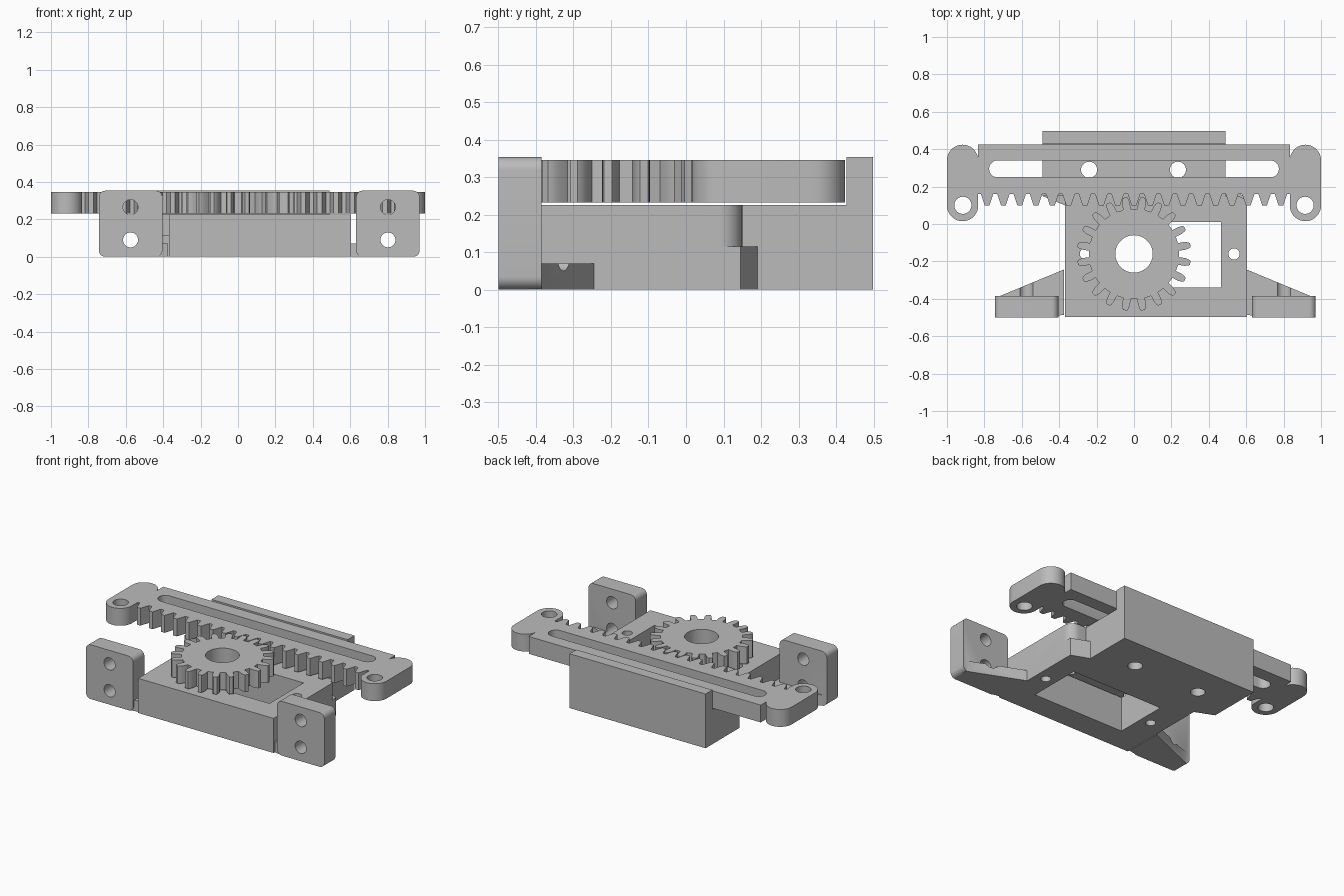
import bpy, bmesh, math
from math import pi, cos, sin

if "Cube" in bpy.data.objects:
    bpy.data.objects.remove(bpy.data.objects["Cube"])

grey = bpy.data.materials.new("plain_grey")
grey.diffuse_color = (0.5, 0.5, 0.5, 1)
grey.use_nodes = True
grey.node_tree.nodes["Principled BSDF"].inputs["Base Color"].default_value = grey.diffuse_color


def arc(cx, cy, r, a0, a1, n=10):
    """Points on an arc, angles in degrees."""
    return [(cx + r * cos(math.radians(a0 + (a1 - a0) * i / n)),
             cy + r * sin(math.radians(a0 + (a1 - a0) * i / n))) for i in range(n + 1)]


def circle(cx, cy, r, n=32):
    return arc(cx, cy, r, 0, 360 - 360 / n, n - 1)


def rect(x0, y0, x1, y1):
    return [(x0, y0), (x1, y0), (x1, y1), (x0, y1)]


def prism(name, pts, lo, hi, axis="z"):
    """Extrude an outline along z, or an x-z outline along y."""
    bm = bmesh.new()
    place = (lambda p: (p[0], p[1], lo)) if axis == "z" else (lambda p: (p[0], lo, p[1]))
    face = bm.faces.new([bm.verts.new(place(p)) for p in pts])
    out = bmesh.ops.extrude_face_region(bm, geom=[face])
    move = (0, 0, hi - lo) if axis == "z" else (0, hi - lo, 0)
    bmesh.ops.translate(bm, vec=move, verts=[v for v in out["geom"] if isinstance(v, bmesh.types.BMVert)])
    bmesh.ops.recalc_face_normals(bm, faces=bm.faces)
    mesh = bpy.data.meshes.new(name)
    bm.to_mesh(mesh)
    bm.free()
    mesh.materials.append(grey)
    ob = bpy.data.objects.new(name, mesh)
    bpy.context.collection.objects.link(ob)
    return ob


def combine(ob, others, operation):
    """Apply booleans and remove the helper objects."""
    for o in others:
        m = ob.modifiers.new("bool", 'BOOLEAN')
        m.operation, m.solver, m.object = operation, 'EXACT', o
    bpy.context.view_layer.update()
    mesh = bpy.data.meshes.new_from_object(ob.evaluated_get(bpy.context.evaluated_depsgraph_get()))
    ob.modifiers.clear()
    ob.data = mesh
    for o in others:
        bpy.data.objects.remove(o)


def smooth(ob):
    bpy.ops.object.select_all(action='DESELECT')
    ob.select_set(True)
    bpy.context.view_layer.objects.active = ob
    bpy.ops.object.shade_smooth_by_angle(angle=math.radians(25))


# Housing: front body and rear block in one outline
outline = ([(-0.37, -0.498), (0.605, -0.498)] + arc(0.545, 0.09, 0.06, 0, 90, 8)
           + [(0.49, 0.15), (0.49, 0.498), (-0.49, 0.498), (-0.49, 0.15), (-0.37, 0.15)])
housing = prism("housing", outline, 0, 0.225)
# Rear guide rail and low corner webs
combine(housing, [
    prism("guide_rail", rect(-0.49, 0.428, 0.49, 0.498), 0.1, 0.353),
    prism("web_right", [(0.4, 0), (0.605, 0), (0.605, 0.145), (0.49, 0.19), (0.4, 0.19)], 0, 0.115),
    prism("web_left", [(-0.3, 0.1), (-0.3, 0.2), (-0.49, 0.2), (-0.49, 0.15), (-0.37, 0.1)], 0, 0.115),
], 'UNION')
# Motor pocket and screw holes
combine(housing, [prism("pocket", rect(-0.19, -0.34, 0.465, 0.01), -0.1, 0.5)]
        + [prism("hole", circle(x, y, r), -0.1, 0.5) for x, y, r in
           ((-0.26, -0.16, 0.03), (0.535, -0.16, 0.03), (-0.24, 0.29, 0.043), (0.235, 0.29, 0.043))],
        'DIFFERENCE')
smooth(housing)

# Mounting ears with triangular webs, mirrored about the body centre
for side, name in ((-1, "left"), (1, "right")):
    cx = 0.1135
    r, x0, x1, h = 0.035, 0.518, 0.858, 0.353
    plate = (arc(x1 - r, h - r, r, 0, 90) + arc(x0 + r, h - r, r, 90, 180)
             + arc(x0 + r, r, r, 180, 270) + arc(x1 - r, r, r, 270, 360))
    ear = prism(name + "_mounting_ear", [(cx + side * x, z) for x, z in plate], -0.5, -0.385, "y")
    web = [(0.835, -0.42), (0.835, -0.387), (0.4875, -0.243), (0.4875, -0.485), (0.55, -0.495)]
    combine(ear, [prism("web", [(cx + side * x, y) for x, y in web], 0, 0.07)], 'UNION')
    combine(ear, [prism("hole", circle(cx + side * 0.688, z, 0.04), -0.6, -0.1, "y")
                  for z in (0.09, 0.265)], 'DIFFERENCE')
    smooth(ear)

# Toothed rack with slot
Z0, Z1, TEETH = 0.232, 0.345, 20
pitch = 0.0873
edge = [(-0.835, 0.16)]
for k in range(-9, 10):
    edge += [(k * pitch + dx, y) for dx, y in
             ((-0.033, 0.16), (-0.013, 0.1), (0.013, 0.1), (0.033, 0.16))]
edge += [(0.835, 0.16), (0.835, 0.424), (-0.835, 0.424)]
rack = prism("rack", edge, Z0, Z1)
# Rounded end lugs
combine(rack, [prism("lug", arc(s * 0.9165, 0.3405, 0.0835, 0, 180, 18)
                     + arc(s * 0.9165, 0.0985, 0.0835, 180, 360, 18), Z0, Z1) for s in (-1, 1)], 'UNION')
slot = arc(0.73, 0.295, 0.045, -90, 90) + arc(-0.73, 0.295, 0.045, 90, 270)
combine(rack, [prism("slot", slot, 0, 0.5)]
        + [prism("hole", circle(s * 0.915, 0.1, 0.046), 0, 0.5) for s in (-1, 1)], 'DIFFERENCE')
smooth(rack)

# Pinion gear
profile = []
for k in range(TEETH):
    a = (k + 0.5) * 2 * pi / TEETH
    for radius, da in ((0.242, -0.085), (0.277, -0.075), (0.295, -0.055), (0.305, -0.035),
                       (0.305, 0.035), (0.295, 0.055), (0.277, 0.075), (0.242, 0.085)):
        profile.append((radius * cos(a + da), -0.16 + radius * sin(a + da)))
pinion = prism("pinion_gear", profile, Z0, Z1)
combine(pinion, [prism("bore", circle(0, -0.16, 0.1, 48), 0, 0.5)], 'DIFFERENCE')
smooth(pinion)
